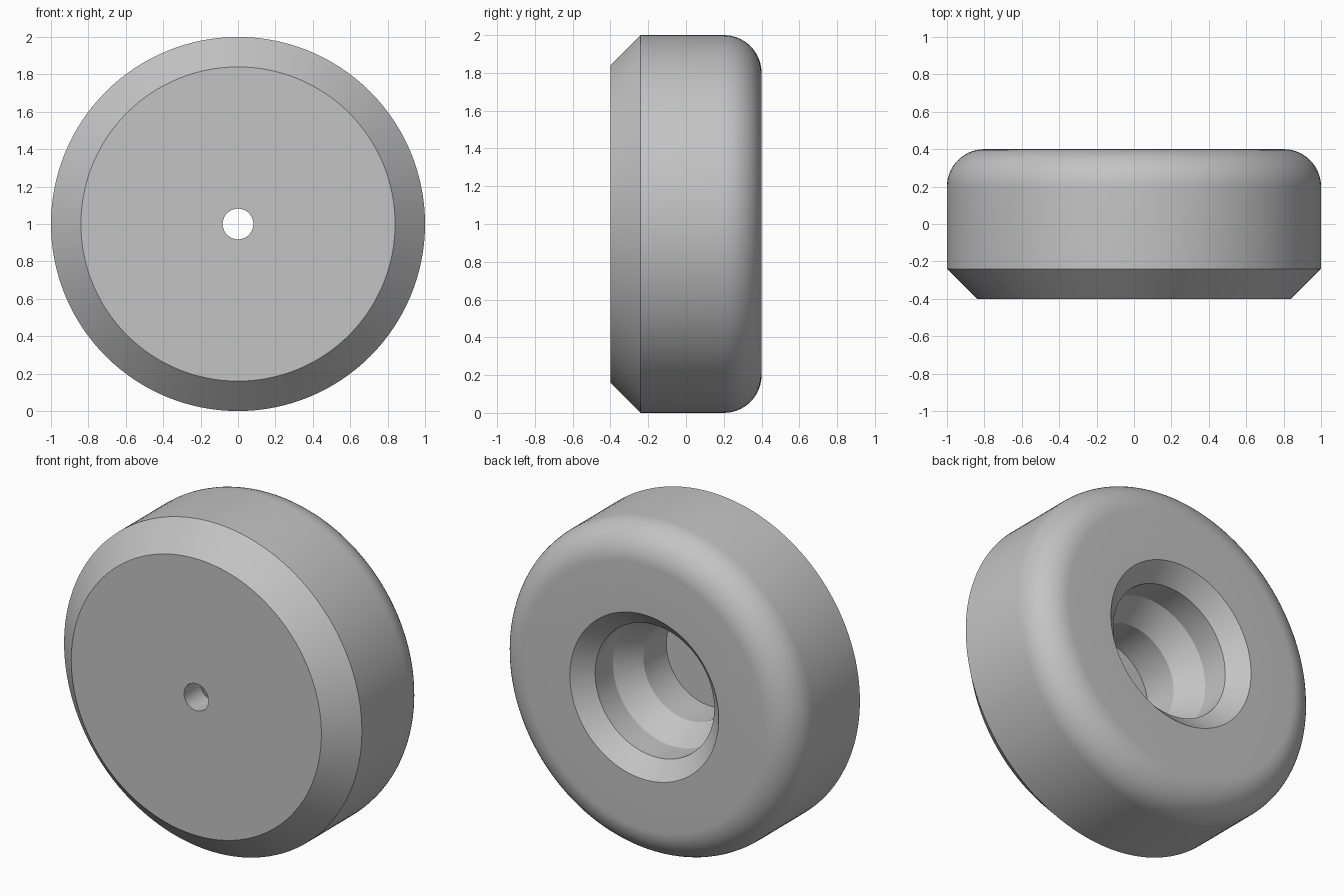
import bpy, bmesh, math
from mathutils import Vector

cube = bpy.data.objects.get("Cube")
if cube:
    bpy.data.objects.remove(cube, do_unlink=True)

SEGMENTS = 128
CENTRE = Vector((0, 0, 1))

# One plain grey for the whole part
grey = bpy.data.materials.new("plain grey")
grey.use_nodes = True
colour = (0.55, 0.55, 0.55, 1)
grey.diffuse_color = colour
grey.node_tree.nodes["Principled BSDF"].inputs["Base Color"].default_value = colour


def lathe(name, profile):
    """Turn a closed (radius, y) profile around the wheel's axle."""
    bm = bmesh.new()
    verts = [bm.verts.new(CENTRE + Vector((r, y, 0))) for r, y in profile]
    edges = [bm.edges.new((v, verts[i - 1])) for i, v in enumerate(verts)]
    bmesh.ops.spin(bm, geom=verts + edges, cent=CENTRE, axis=(0, 1, 0),
                   angle=math.tau, steps=SEGMENTS, use_duplicate=False)
    bmesh.ops.remove_doubles(bm, verts=bm.verts, dist=0.0001)
    bmesh.ops.recalc_face_normals(bm, faces=bm.faces)
    mesh = bpy.data.meshes.new(name)
    bm.to_mesh(mesh)
    bm.free()
    mesh.materials.append(grey)
    obj = bpy.data.objects.new(name, mesh)
    bpy.context.collection.objects.link(obj)
    bpy.ops.object.select_all(action='DESELECT')
    obj.select_set(True)
    bpy.context.view_layer.objects.active = obj
    bpy.ops.object.shade_smooth_by_angle(angle=math.radians(25))
    return obj


# Front face with its chamfered rim
front = [(0.082, -0.4), (0.84, -0.4), (1.0, -0.24)]

# Rounded back shoulder
steps = 14
shoulder = [(0.8 + 0.2 * math.cos(a), 0.2 + 0.2 * math.sin(a))
            for a in (math.pi / 2 * i / steps for i in range(steps + 1))]

# Stepped socket in the back, down to the small through hole
socket = [(0.5, 0.4), (0.4, 0.3), (0.4, 0.13), (0.3, -0.02),
          (0.3, -0.24), (0.082, -0.24)]

lathe("wheel_body", front + shoulder + socket)
